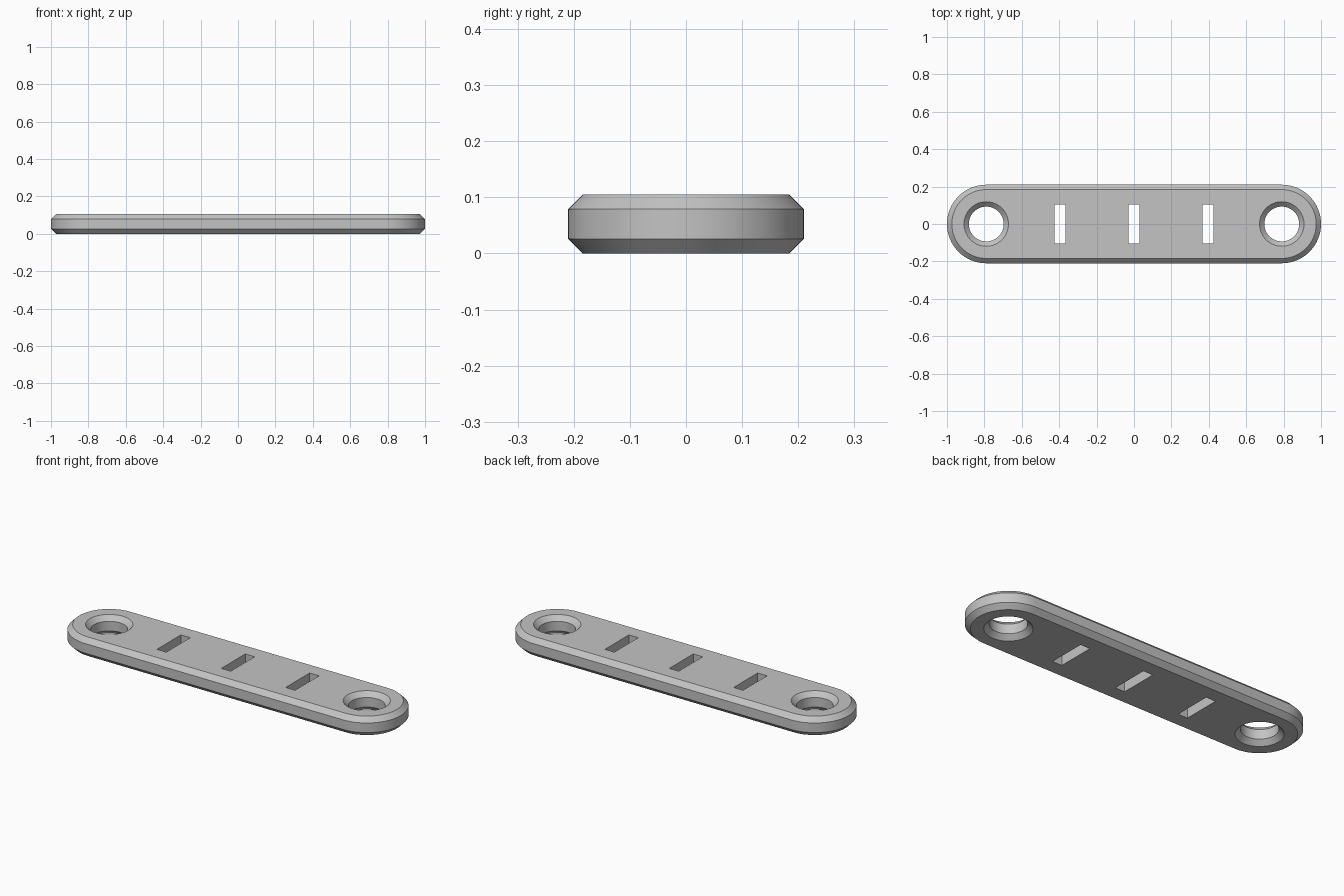
import bpy, bmesh, math

cube = bpy.data.objects.get("Cube")
if cube:
    bpy.data.objects.remove(cube, do_unlink=True)

HEIGHT = 0.105
RADIUS = 0.21
END_X = 1 - RADIUS       # centre of each rounded end and its hole
BEVEL = 0.026
HOLE_R = 0.093
SLOT_X = END_X / 2
SLOT_W, SLOT_L = 0.058, 0.21
OVER = 0.02              # how far cutters pass through the surface
STEPS = 32


def stadium(r, z):
    """Outline with two half-round ends."""
    ring = []
    for side, start in ((1, -math.pi / 2), (-1, math.pi / 2)):
        for i in range(STEPS + 1):
            a = start + math.pi * i / STEPS
            ring.append((side * END_X + r * math.cos(a), r * math.sin(a), z))
    return ring


def circle(x, r, z):
    count = STEPS * 2
    return [(x + r * math.cos(math.tau * i / count),
             r * math.sin(math.tau * i / count), z) for i in range(count)]


def rectangle(x, w, l, z):
    return [(x + sx * w / 2, sy * l / 2, z)
            for sx, sy in ((-1, -1), (1, -1), (1, 1), (-1, 1))]


def loft(bm, rings):
    """Skin a closed solid through stacked rings."""
    loops = [[bm.verts.new(co) for co in ring] for ring in rings]
    for low, high in zip(loops, loops[1:]):
        n = len(low)
        for i in range(n):
            j = (i + 1) % n
            bm.faces.new((low[i], low[j], high[j], high[i]))
    bm.faces.new(loops[0][::-1])
    bm.faces.new(loops[-1])


def make_object(name, bm):
    bmesh.ops.recalc_face_normals(bm, faces=bm.faces[:])
    mesh = bpy.data.meshes.new(name)
    bm.to_mesh(mesh)
    bm.free()
    obj = bpy.data.objects.new(name, mesh)
    bpy.context.scene.collection.objects.link(obj)
    return obj


# Chamfered plate with rounded ends
bm = bmesh.new()
loft(bm, [stadium(RADIUS - BEVEL, 0), stadium(RADIUS, BEVEL),
          stadium(RADIUS, HEIGHT - BEVEL), stadium(RADIUS - BEVEL, HEIGHT)])
plate = make_object("connector_plate", bm)

# Cutters: countersunk end holes and three slots
bm = bmesh.new()
wide = HOLE_R + BEVEL + OVER
for x in (-END_X, END_X):
    loft(bm, [circle(x, wide, -OVER), circle(x, HOLE_R, BEVEL),
              circle(x, HOLE_R, HEIGHT - BEVEL), circle(x, wide, HEIGHT + OVER)])
for x in (-SLOT_X, 0, SLOT_X):
    loft(bm, [rectangle(x, SLOT_W, SLOT_L, z) for z in (-OVER, HEIGHT + OVER)])
cutter = make_object("hole_cutter", bm)
cutter.hide_render = True

# Grey material
grey = bpy.data.materials.new("grey")
grey.use_nodes = True
colour = (0.55, 0.55, 0.55, 1)
grey.diffuse_color = colour
grey.node_tree.nodes["Principled BSDF"].inputs["Base Color"].default_value = colour
plate.data.materials.append(grey)
cutter.data.materials.append(grey)

# Cut the openings and finish the shading
cut = plate.modifiers.new("openings", 'BOOLEAN')
cut.operation = 'DIFFERENCE'
cut.solver = 'EXACT'
cut.object = cutter
bpy.ops.object.select_all(action='DESELECT')
plate.select_set(True)
bpy.context.view_layer.objects.active = plate
bpy.ops.object.modifier_apply(modifier=cut.name)
bpy.data.objects.remove(cutter, do_unlink=True)
bpy.ops.object.shade_smooth_by_angle(angle=math.radians(30))
